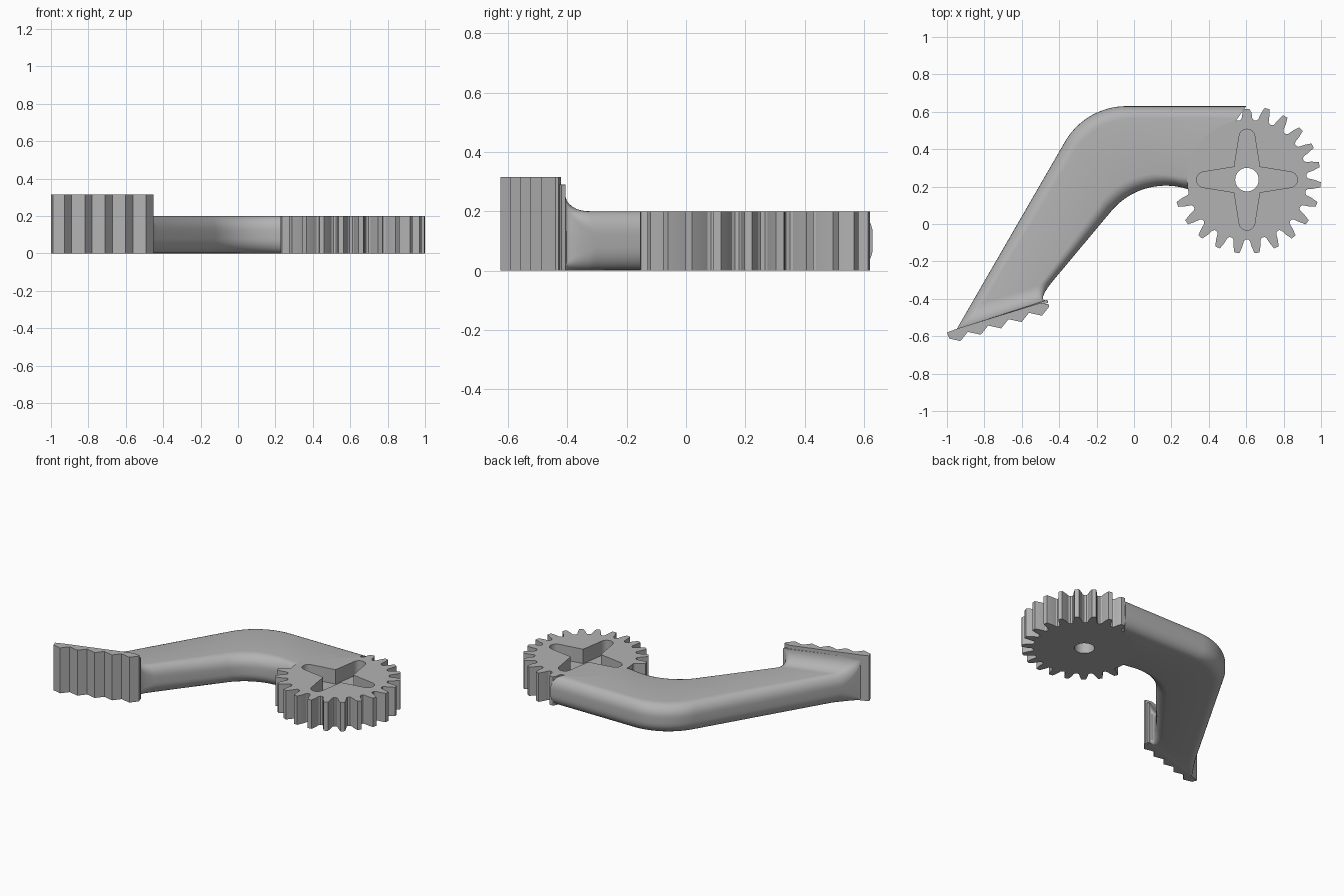
import bpy, bmesh
from math import sin, cos, pi, radians
from mathutils import Vector, Matrix

cube = bpy.data.objects.get("Cube")
if cube:
    bpy.data.objects.remove(cube, do_unlink=True)

grey = bpy.data.materials.new("plain grey")
grey.use_nodes = True
grey.diffuse_color = (0.45, 0.45, 0.45, 1)
grey.node_tree.nodes["Principled BSDF"].inputs["Base Color"].default_value = grey.diffuse_color

HUB = Vector((0.604, 0.237))
THICK, PAD_TOP = 0.2, 0.315


def polar(r, a, centre=(0, 0)):
    return Vector(centre) + Vector((r * cos(a), r * sin(a)))


def loft(name, rings):
    """Skin a list of equal closed rings and cap both ends."""
    bm = bmesh.new()
    loops = [[bm.verts.new(p) for p in ring] for ring in rings]
    n = len(loops[0])
    for a, b in zip(loops, loops[1:]):
        for i in range(n):
            j = (i + 1) % n
            bm.faces.new((a[i], a[j], b[j], b[i]))
    bm.faces.new(loops[0])
    bm.faces.new(loops[-1])
    bmesh.ops.recalc_face_normals(bm, faces=bm.faces)
    mesh = bpy.data.meshes.new(name)
    bm.to_mesh(mesh)
    bm.free()
    mesh.materials.append(grey)
    obj = bpy.data.objects.new(name, mesh)
    bpy.context.collection.objects.link(obj)
    return obj


def prism(name, outline, low, high):
    return loft(name, [[(p[0], p[1], z) for p in outline] for z in (low, high)])


def finish(obj, cutters=()):
    """Cut the recesses, then smooth the rounded faces."""
    bpy.ops.object.select_all(action='DESELECT')
    obj.select_set(True)
    bpy.context.view_layer.objects.active = obj
    for cutter in cutters:
        mod = obj.modifiers.new("cut", 'BOOLEAN')
        mod.operation, mod.solver, mod.object = 'DIFFERENCE', 'EXACT', cutter
        bpy.ops.object.modifier_apply(modifier=mod.name)
    bpy.ops.object.shade_smooth_by_angle(angle=radians(30))


# Gear: toothed where it is free, plain where the arm joins it
TEETH, TOOTHED = 23, 17
ROOT, TIP = 0.32, 0.395
half_tooth = [(ROOT, 0.115), (0.328, 0.088), (0.36, 0.066), (TIP, 0.034)]
profile = half_tooth + [(r, -a) for r, a in reversed(half_tooth)]
outline = []
for k in range(TEETH):
    mid = pi / 2 - k * 2 * pi / TEETH
    limit = TIP if k else 0.378
    if k >= TOOTHED:
        limit = ROOT
    outline += [polar(min(r, limit), mid + a, HUB) for r, a in profile]
gear = prism("gear", outline, 0, THICK)

# Arm: rounded section carried from the gear, round the bend, to the pad
def section(outer, inner, top, radius):
    across = (inner - outer).normalized()
    width = (inner - outer).length
    ring = []
    corners = [(width - radius, top - radius), (radius, top - radius),
               (radius, radius), (width - radius, radius)]
    for q, (s, z) in enumerate(corners):
        for i in range(8):
            a = (q + i / 7) * pi / 2
            p = outer + across * (s + radius * cos(a))
            ring.append((p.x, p.y, z + radius * sin(a)))
    return ring


EDGE, BEND, STEPS = 0.078, 0.38, 20
outer_c, inner_c = (-0.04, 0.25), (0.17, -0.175)
rings = [section(Vector((0.6, 0.63)), polar(BEND, radians(72), inner_c), THICK, EDGE)]
for i in range(STEPS + 1):
    t = i / STEPS
    rings.append(section(polar(BEND, radians(90 + 60 * t), outer_c),
                         polar(BEND, radians(76 + 64 * t), inner_c), THICK, EDGE))

# Flare of the arm into the back of the pad
along = polar(1, radians(17.5))
normal = Vector((-along.y, along.x))
outer_dir, inner_dir = polar(1, radians(60)), polar(1, radians(50))
outer_end, inner_end = Vector((-0.948, -0.562)), Vector((-0.539, -0.43))
FILLET = 0.09
for i in range(11):
    a = i / 10 * pi / 2
    d = FILLET * (1 - sin(a))
    grow = 1 - cos(a)
    outer = outer_end + outer_dir * d / outer_dir.dot(normal)
    inner = inner_end + inner_dir * d / inner_dir.dot(normal) + along * 0.08 * grow
    rings.append(section(outer, inner, THICK + FILLET * grow, max(EDGE * (1 - i / 10), 0.003)))
rings.append([tuple(Vector(p) - normal.to_3d() * 0.015) for p in rings[-1]])
arm = loft("arm", rings)

# Gripping pad with a saw-toothed front
pitch = Vector((0.109, 0.034))
tip, valley = Vector((-0.928, -0.626)), Vector((-0.889, -0.577))
outline = [(-0.455, -0.43), (-0.5, -0.422), (-0.95, -0.561), (-1, -0.58), (-0.988, -0.612)]
for k in range(5):
    outline += [tip + pitch * k, valley + pitch * k]
pad = prism("grip_pad", outline, 0, PAD_TOP)

# Cutters: four-pointed horn recess and the shaft hole
outline = []
for k in range(4):
    turn = Matrix.Rotation(k * pi / 2, 2)
    arm_points = [Vector((0.068, -0.068))]
    arm_points += [polar(0.042, radians(-84 + 14 * i), (0.228, 0)) for i in range(13)]
    outline += [HUB + turn @ p for p in arm_points]
horn_cutter = prism("horn_cutter", outline, 0.1, 0.4)
hole_cutter = prism("hole_cutter", [polar(0.063, i * pi / 20, HUB) for i in range(40)], -0.1, 0.4)

for part in (gear, arm):
    finish(part, (horn_cutter, hole_cutter))
finish(pad)
for cutter in (horn_cutter, hole_cutter):
    bpy.data.objects.remove(cutter, do_unlink=True)
